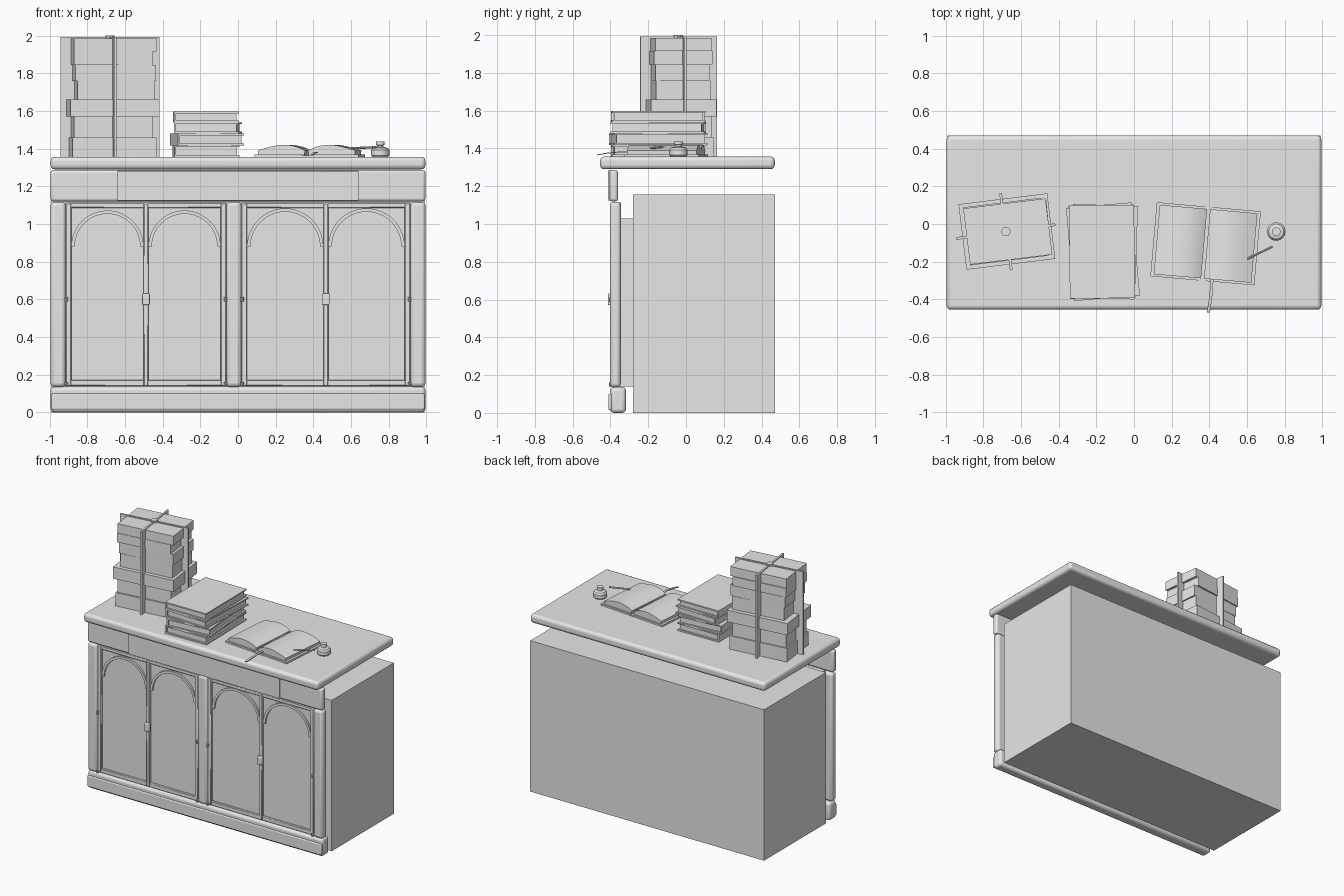
import bpy, bmesh, math
from mathutils import Matrix, Vector

if "Cube" in bpy.data.objects:
    bpy.data.objects.remove(bpy.data.objects["Cube"])

grey = bpy.data.materials.new("plain_grey")
grey.diffuse_color = (0.8, 0.8, 0.8, 1)
grey.use_nodes = True
grey.node_tree.nodes["Principled BSDF"].inputs["Base Color"].default_value = grey.diffuse_color


def finish(name, bm, loc=(0, 0, 0), rot=0, bevel=0, smooth=False, segs=3):
    bmesh.ops.recalc_face_normals(bm, faces=bm.faces)
    me = bpy.data.meshes.new(name)
    bm.to_mesh(me)
    bm.free()
    me.materials.append(grey)
    ob = bpy.data.objects.new(name, me)
    bpy.context.collection.objects.link(ob)
    ob.location = loc
    ob.rotation_euler.z = math.radians(rot)
    if bevel:
        m = ob.modifiers.new("bevel", 'BEVEL')
        m.width, m.segments = bevel, segs
    if bevel or smooth:
        bpy.ops.object.select_all(action='DESELECT')
        ob.select_set(True)
        bpy.context.view_layer.objects.active = ob
        bpy.ops.object.shade_smooth_by_angle(angle=math.radians(35))
    return ob


def add_box(bm, x0, x1, y0, y1, z0, z1):
    mat = Matrix.Translation(((x0 + x1) / 2, (y0 + y1) / 2, (z0 + z1) / 2)) \
        @ Matrix.Diagonal((x1 - x0, y1 - y0, z1 - z0, 1))
    bmesh.ops.create_cube(bm, size=1, matrix=mat)


def boxes(name, items, **kw):
    bm = bmesh.new()
    for b in items:
        add_box(bm, *b)
    return finish(name, bm, **kw)


def prism(name, pts, y0, y1, **kw):
    """Extrude an x-z outline along y."""
    bm = bmesh.new()
    f = bm.faces.new([bm.verts.new((x, y0, z)) for x, z in pts])
    r = bmesh.ops.extrude_face_region(bm, geom=[f])
    bmesh.ops.translate(bm, vec=(0, y1 - y0, 0),
                        verts=[v for v in r['geom'] if isinstance(v, bmesh.types.BMVert)])
    return finish(name, bm, **kw)


def rod(name, a, b, r):
    a, b = Vector(a), Vector(b)
    bm = bmesh.new()
    mat = Matrix.Translation((a + b) / 2) @ (b - a).to_track_quat('Z', 'Y').to_matrix().to_4x4()
    bmesh.ops.create_cone(bm, cap_ends=True, segments=10, radius1=r, radius2=r,
                          depth=(b - a).length, matrix=mat)
    return finish(name, bm, smooth=True)


# Counter body, worktop, drawer rail and plinth
boxes("cabinet_body", [(-0.99, 0.99, -0.28, 0.47, 0, 1.155)])
boxes("inner_carcass", [(-0.93, 0.93, -0.35, -0.28, 0.14, 1.03)])
boxes("worktop", [(-0.995, 0.995, -0.455, 0.47, 1.29, 1.357)], bevel=0.022)
boxes("top_rail", [(-0.995, 0.995, -0.405, -0.36, 1.12, 1.287)], bevel=0.015)
boxes("drawer_front", [(-0.64, 0.64, -0.413, -0.40, 1.125, 1.282)])
boxes("plinth", [(-0.995, 0.995, -0.40, -0.318, 0, 0.137)], bevel=0.02)
boxes("plinth_plate", [(-0.99, 0.99, -0.41, -0.39, 0.015, 0.10)], bevel=0.006)

# Upright pillars
for nm, x0, x1 in (("left", -0.995, -0.915), ("centre", -0.062, 0.018), ("right", 0.915, 0.995)):
    boxes(nm + "_pillar", [(x0, x1, -0.403, -0.345, 0.135, 1.117)], bevel=0.02)

# Two pairs of doors with arch mouldings, hinges and a latch
for nm, x0, x1 in (("left", -0.915, -0.062), ("right", 0.018, 0.915)):
    mid, t = (x0 + x1) / 2, 0.03
    boxes(nm + "_door_panels", [(x0, x1, -0.37, -0.345, 0.135, 1.115)])
    boxes(nm + "_door_frame", [
        (x0, x0 + t, -0.393, -0.37, 0.14, 1.11),
        (x1 - t, x1, -0.393, -0.37, 0.14, 1.11),
        (mid - 0.013, mid + 0.013, -0.393, -0.37, 0.14, 1.11),
        (x0, x1, -0.39, -0.37, 0.14, 0.172),
        (x0, x1, -0.39, -0.37, 1.085, 1.113)], bevel=0.004, segs=1)
    for i, (a, b) in enumerate(((x0 + t, mid - 0.013), (mid + 0.013, x1 - t))):
        c, r = (a + b) / 2, (b - a) / 2
        arc = [math.pi * k / 24 for k in range(25)]
        pts = [(c + r * math.cos(q), 0.88 + r * math.sin(q)) for q in arc]
        pts += [(c + (r - 0.018) * math.cos(q), 0.88 + (r - 0.018) * math.sin(q))
                for q in reversed(arc)]
        prism(f"{nm}_arch_moulding_{i}", pts, -0.383, -0.37, smooth=True)
    boxes(nm + "_latch", [(mid - 0.02, mid + 0.02, -0.413, -0.385, 0.57, 0.632)], bevel=0.006)
    for x in (x0 + 0.004, x1 - 0.004):
        rod(nm + "_hinge", (x, -0.398, 0.588), (x, -0.398, 0.612), 0.009)
        rod(nm + "_lower_hinge", (x, -0.398, 0.14), (x, -0.398, 0.16), 0.009)


def book(name, cx, cy, z0, z1, w, d, rot):
    """Closed book: two covers, spine on the left, inset page block."""
    w, d, t = w / 2, d / 2, 0.01
    boxes(name, [(-w, w, -d, d, z0, z0 + t), (-w, w, -d, d, z1 - t, z1),
                 (-w, -w + t, -d, d, z0 + t, z1 - t),
                 (-w + t, w - 0.012, -d + 0.012, d - 0.012, z0 + t, z1 - t)],
          loc=(cx, cy, 0), rot=rot)


# Short stack of books
for i, (cx, z0, z1, w, rot) in enumerate((
        (-0.17, 1.357, 1.418, 0.345, 1), (-0.165, 1.418, 1.48, 0.35, 5),
        (-0.16, 1.48, 1.54, 0.345, -2), (-0.17, 1.54, 1.597, 0.345, 0.5))):
    book(f"stack_book_{i}", cx, -0.147, z0, z1, w, 0.495, rot)

# Tall bundle of books
for i, (cx, z0, z1, w, d, rot) in enumerate((
        (-0.675, 1.357, 1.46, 0.45, 0.32, 7), (-0.68, 1.46, 1.57, 0.42, 0.3, 7),
        (-0.675, 1.57, 1.66, 0.475, 0.35, 7), (-0.665, 1.66, 1.76, 0.41, 0.29, 7),
        (-0.665, 1.76, 1.845, 0.43, 0.29, 6), (-0.68, 1.845, 1.915, 0.42, 0.31, 7),
        (-0.67, 1.915, 1.985, 0.44, 0.30, 7))):
    boxes(f"bundle_book_{i}", [(-w / 2, w / 2, -d / 2, d / 2, z0, z1)],
          loc=(cx, -0.04, 0), rot=rot)

# Crossed straps and the knot on top of the bundle
boxes("bundle_straps", [(-0.265, 0.265, -0.007, 0.007, 1.357, 1.992),
                        (-0.007, 0.007, -0.205, 0.205, 1.357, 1.992)],
      loc=(-0.68, -0.04, 0), rot=8)
rod("strap_knot", (-0.68, -0.04, 1.985), (-0.68, -0.04, 2.0), 0.025)

# Open book: curved covers and domed page blocks
spot = dict(loc=(0.38, -0.105, 0), rot=-5)
boxes("open_book_cover", [(-0.277, -0.02, -0.197, 0.197, 1.357, 1.369),
                          (0.02, 0.277, -0.197, 0.197, 1.357, 1.369),
                          (-0.02, 0.02, -0.197, 0.197, 1.357, 1.364)], **spot)
for s, nm in ((-1, "left"), (1, "right")):
    n = 12
    top = [(s * (0.008 + 0.252 * k / n),
            1.39 + 0.03 * math.sin(math.pi * (k / n) ** 0.85)) for k in range(n + 1)]
    pts = [(s * 0.012, 1.362)] + top + [(s * 0.258, 1.369)]
    prism(nm + "_pages", pts, -0.185, 0.185, smooth=True, **spot)

# Bookmark ribbon and pen
bm = bmesh.new()
path = [(0.415, -0.27, 1.378), (0.41, -0.36, 1.378), (0.403, -0.42, 1.372), (0.395, -0.47, 1.363)]
rows = [[bm.verts.new((x + dx, y, z + dz)) for dx, dz in
         ((-0.008, 0), (0.008, 0), (0.008, 0.005), (-0.008, 0.005))] for x, y, z in path]
for a, b in zip(rows, rows[1:]):
    for k in range(4):
        bm.faces.new((a[k], a[(k + 1) % 4], b[(k + 1) % 4], b[k]))
bm.faces.new(rows[0])
bm.faces.new(rows[-1])
finish("bookmark_ribbon", bm)
rod("pen", (0.60, -0.185, 1.402), (0.735, -0.12, 1.408), 0.006)

# Ink pot turned from a profile
bm = bmesh.new()
prof = [(0, 1.357), (0.042, 1.357), (0.049, 1.365), (0.049, 1.392), (0.04, 1.404), (0.018, 1.41),
        (0.018, 1.418), (0.023, 1.42), (0.023, 1.438), (0, 1.438)]
vs = [bm.verts.new((r, 0, z)) for r, z in prof]
es = [bm.edges.new(p) for p in zip(vs, vs[1:])]
bmesh.ops.spin(bm, geom=vs + es, cent=(0, 0, 0), axis=(0, 0, 1), angle=math.tau,
               steps=24, use_merge=True)
bmesh.ops.remove_doubles(bm, verts=bm.verts, dist=0.0005)
finish("ink_pot", bm, loc=(0.755, -0.04, 0), smooth=True)
